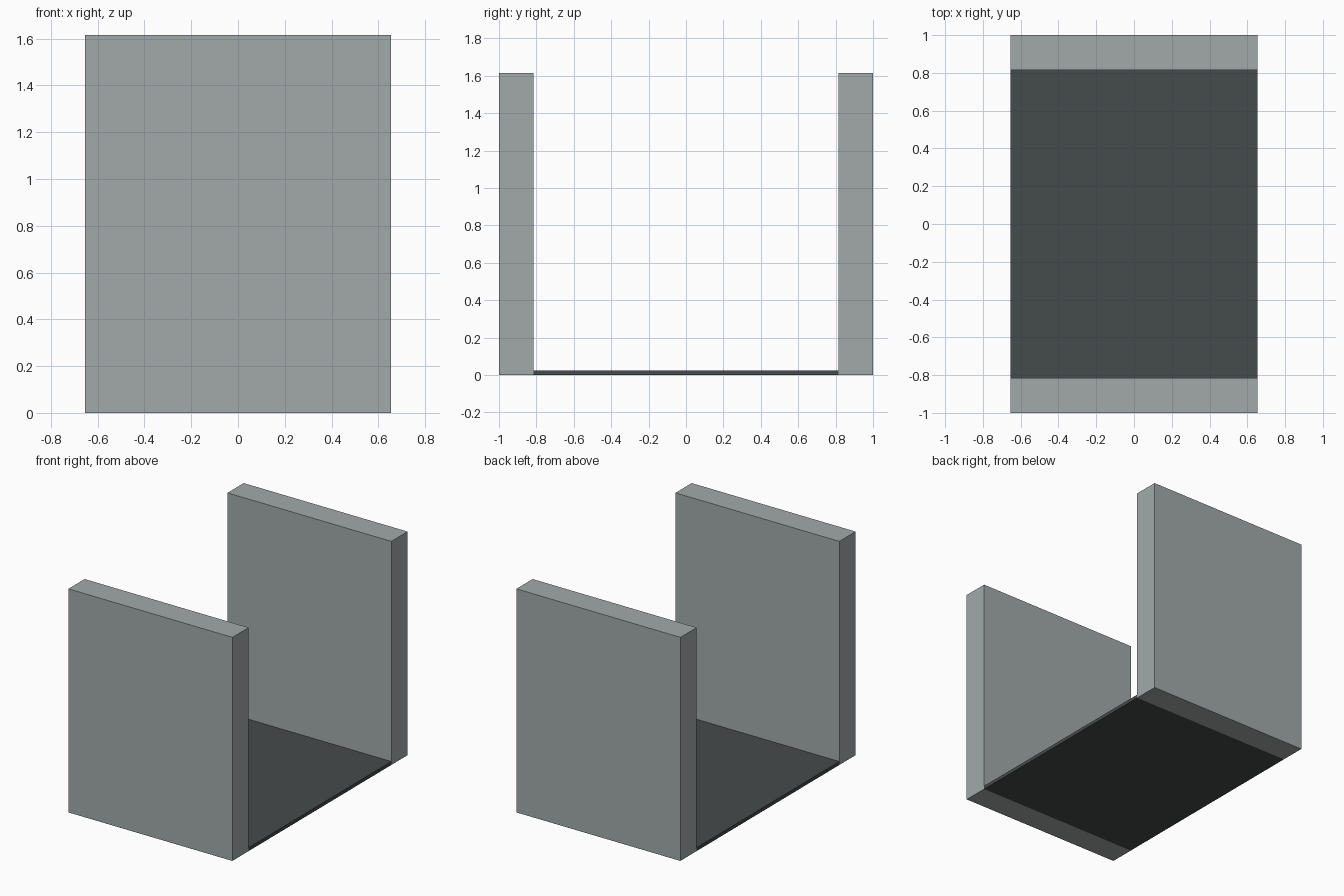
import bpy

if "Cube" in bpy.data.objects:
    bpy.data.objects.remove(bpy.data.objects["Cube"])

HALF_WIDTH = 0.655
WALL_INNER = 0.815
WALL_HEIGHT = 1.615
FLOOR_THICKNESS = 0.025


def material(name, color):
    mat = bpy.data.materials.new(name)
    mat.diffuse_color = (*color, 1.0)
    mat.use_nodes = True
    mat.node_tree.nodes["Principled BSDF"].inputs["Base Color"].default_value = mat.diffuse_color
    return mat


def box(name, low, high, mat):
    center = [(a + b) / 2 for a, b in zip(low, high)]
    bpy.ops.mesh.primitive_cube_add(size=1, location=center)
    obj = bpy.context.object
    obj.name = name
    obj.scale = [b - a for a, b in zip(low, high)]
    bpy.ops.object.transform_apply(location=False, rotation=False, scale=True)
    obj.data.materials.append(mat)
    return obj


wall_grey = material("wall_grey", (0.36, 0.40, 0.40))
floor_dark = material("floor_dark", (0.06, 0.07, 0.07))

# Thin dark floor slab fitted between the walls
box("floor", (-HALF_WIDTH, -WALL_INNER, 0),
    (HALF_WIDTH, WALL_INNER, FLOOR_THICKNESS), floor_dark)

# Two matching thick walls at front and back
for name, y0, y1 in (("front_wall", -1, -WALL_INNER),
                     ("back_wall", WALL_INNER, 1)):
    box(name, (-HALF_WIDTH, y0, 0), (HALF_WIDTH, y1, WALL_HEIGHT), wall_grey)
